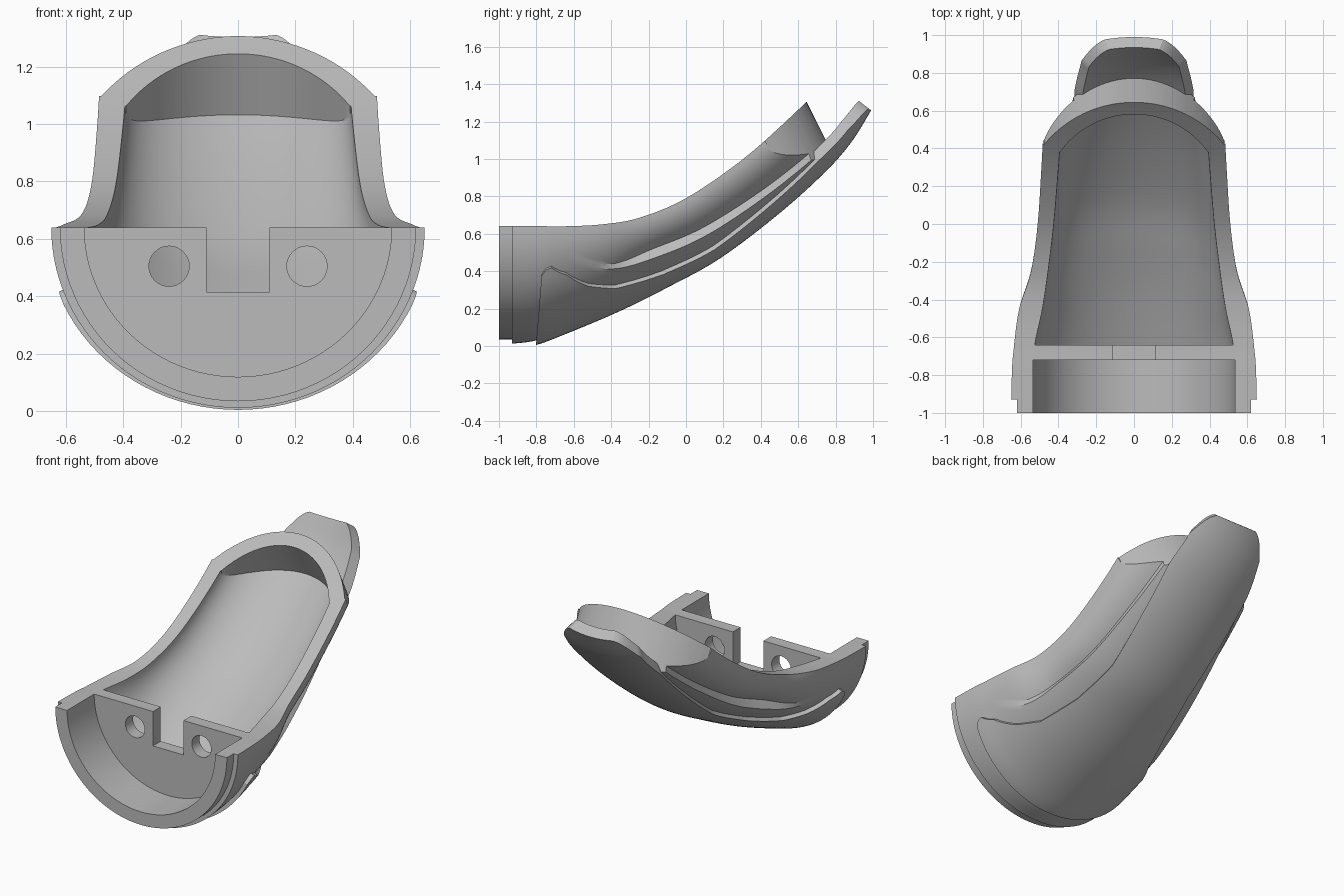
import bpy, bmesh
from math import sin, cos, asin, pi, sqrt
from mathutils import Vector

if "Cube" in bpy.data.objects:
    bpy.data.objects.remove(bpy.data.objects["Cube"])

grey = bpy.data.materials.new("plain grey")
grey.use_nodes = True
grey.diffuse_color = (0.5, 0.5, 0.5, 1)
grey.node_tree.nodes["Principled BSDF"].inputs["Base Color"].default_value = (0.5, 0.5, 0.5, 1)

# Stations: rim y, rim z, keel y, keel z, half width, side recess, recess edge, cavity half width
STATIONS = [
    (-.93, .64, -.93, .012, .65, 0, .40, .525),
    (-.75, .64, -.80, .03, .645, 0, .30, .525),
    (-.64, .64, -.64, .09, .635, 0, .25, .525),
    (-.45, .65, -.36, .21, .62, .012, .50, .485),
    (-.25, .685, -.10, .34, .59, .045, .57, .455),
    (0, .79, .17, .49, .55, .04, .62, .425),
    (.30, .995, .48, .725, .52, .03, .68, .40),
    (.56, 1.225, .73, .95, .50, .025, .74, .38),
    (.70, 1.37, .87, 1.11, .475, .025, .78, .37),
    (.73, 1.46, .97, 1.275, .47, .025, .80, .37),
]
# Upper edge of the raised underside pad: station, depth fraction
PAD_EDGE = [(1, .42), (1.15, .37), (1.4, .36), (2, .45), (2.5, .62), (3, .74),
            (4, .82), (5, .85), (6, .82), (7, .80), (8.1, .83), (9, .95)]
STEP = 0.025      # height of the pad above the body
WALL = 0.09       # shell thickness at the keel


def station(u):
    """Smoothly interpolated station values."""
    last = len(STATIONS) - 1
    i = min(int(u), last - 1)
    t = u - i
    p = [STATIONS[max(0, min(last, i + k))] for k in (-1, 0, 1, 2)]
    return [b + t * ((c - a) + t * (2 * a - 5 * b + 4 * c - d + t * (3 * (b - c) + d - a))) / 2
            for a, b, c, d in zip(*p)]


def pad_edge(u):
    for (u0, f0), (u1, f1) in zip(PAD_EDGE, PAD_EDGE[1:]):
        if u <= u1:
            return f0 + (f1 - f0) * (u - u0) / (u1 - u0)
    return PAD_EDGE[-1][1]


def span(a, b, n):
    return [a + (b - a) * i / n for i in range(n + 1)]


def place(s, x, depth):
    """Point at a given depth below the rim, in the tilted section plane."""
    rim, keel = Vector((0, s[0], s[1])), Vector((0, s[2], s[3]))
    p = rim + (keel - rim).normalized() * depth
    return Vector((x, p.y, p.z))


def depth_of(s):
    return sqrt((s[2] - s[0]) ** 2 + (s[3] - s[1]) ** 2)


def mirrored(half):
    """Complete a right-hand half section that ends on the centre line."""
    return half + [Vector((-p.x, p.y, p.z)) for p in reversed(half[:-1])]


def skin(name, rings):
    """Solid through closed rings of equal length."""
    bm = bmesh.new()
    vs = [[bm.verts.new(p) for p in ring] for ring in rings]
    n = len(rings[0])
    for a, b in zip(vs, vs[1:]):
        for i in range(n):
            j = (i + 1) % n
            bm.faces.new((a[i], a[j], b[j], b[i]))
    bm.faces.new(vs[0])
    bm.faces.new(vs[-1])
    bmesh.ops.recalc_face_normals(bm, faces=bm.faces)
    me = bpy.data.meshes.new(name)
    bm.to_mesh(me)
    bm.free()
    ob = bpy.data.objects.new(name, me)
    bpy.context.collection.objects.link(ob)
    me.materials.append(grey)
    return ob


def cut(ob, cutter):
    """Subtract a cutter and throw it away."""
    mod = ob.modifiers.new("cut", "BOOLEAN")
    mod.operation, mod.solver, mod.object = "DIFFERENCE", "EXACT", cutter
    bpy.context.view_layer.update()
    graph = bpy.context.evaluated_depsgraph_get()
    me = bpy.data.meshes.new_from_object(ob.evaluated_get(graph))
    ob.modifiers.clear()
    ob.data = me
    bpy.data.objects.remove(cutter)


def prism(name, outline, y0, y1):
    """Extrude an x-z outline along y."""
    return skin(name, [[Vector((x, y, z)) for x, z in outline] for y in (y0, y1)])


def box(name, x, y0, y1, z0, z1):
    return prism(name, [(-x, z0), (x, z0), (x, z1), (-x, z1)], y0, y1)


def half_round(rx, rz, top):
    arc = [(rx * cos(a), .64 - rz * sin(a)) for a in span(0, pi, 48)]
    return [(rx, top)] + arc + [(-rx, top)] if top > .64 else arc


def end_cutter(half, corner, apex):
    """Everything behind an arched end wall that leans with the shell."""
    rise = apex - corner
    r = (half * half + rise * rise) / (2 * rise)
    plan = [(-.9, 1.5), (-.9, corner)]
    plan += [(x, apex - r + sqrt(r * r - x * x)) for x in span(-half, half, 32)]
    plan += [(.9, corner), (.9, 1.5)]
    lean = Vector((0, .45, -.89))
    return skin("end_cutter", [[Vector((x, y, 1.3 + .9 * (y - .64))) + lean * t
                                for x, y in plan] for t in (-.6, .8)])


def outer_ring(u):
    s = station(u)
    d, rec, edge = depth_of(s), max(0, s[5]), asin(s[6])
    half = []
    for a in span(0, edge, 10):                     # recessed side
        o = rec * (1 + .3 * (a / edge) ** 3)
        half.append(place(s, (s[4] - o) * cos(a), (d - o) * sin(a)))
    for a in span(edge + .05, pi / 2, 18):          # full body below it
        half.append(place(s, s[4] * cos(a), d * sin(a)))
    return mirrored(half)


def cavity_ring(u):
    s = station(u)
    d = depth_of(s) - WALL
    half = [place(s, s[7], -.15)]
    half += [place(s, s[7] * cos(a), d * sin(a)) for a in span(0, pi / 2, 20)]
    return mirrored(half)


def pad_ring(u):
    s = station(u)
    d, edge = depth_of(s), asin(pad_edge(u))

    def layer(o):
        return mirrored([place(s, (s[4] + o) * cos(a), (d + o) * sin(a))
                         for a in span(edge, pi / 2, 18)])
    return layer(STEP) + layer(-.045)[::-1]


# Main shell with hollow, arched end and front socket
shell = skin("shell", [outer_ring(u) for u in span(0, 8, 64)])
cut(shell, end_cutter(.475, .42, .645))
cavity = skin("cavity", [cavity_ring(u) for u in span(2, 8, 48)])
cut(cavity, end_cutter(.39, .38, .58))
cut(shell, cavity)
cut(shell, prism("socket", half_round(.535, .52, .9), -1.1, -.72))

# Notch and two screw holes in the bulkhead
cut(shell, box("notch", .11, -.76, -.6, .415, .9))
for side in (-1, 1):
    hole = [(side * .24 + .07 * cos(a), .505 + .07 * sin(a)) for a in span(0, 2 * pi, 32)[:-1]]
    cut(shell, prism("screw_hole", hole, -.76, -.55))

# Stepped lip at the front opening
lip_outline = half_round(.62, .605, .64) + half_round(.535, .52, .64)[::-1]
lip = prism("front_lip", lip_outline, -1, -.93)

# Raised underside pad that runs on into the rear tongue
pad = skin("underside_pad_and_tongue", [pad_ring(u) for u in span(1, 9, 80)])

# Smooth shading with crisp edges
bpy.ops.object.select_all(action="DESELECT")
for ob in (shell, lip, pad):
    ob.select_set(True)
bpy.context.view_layer.objects.active = shell
bpy.ops.object.shade_smooth_by_angle(angle=.5)
